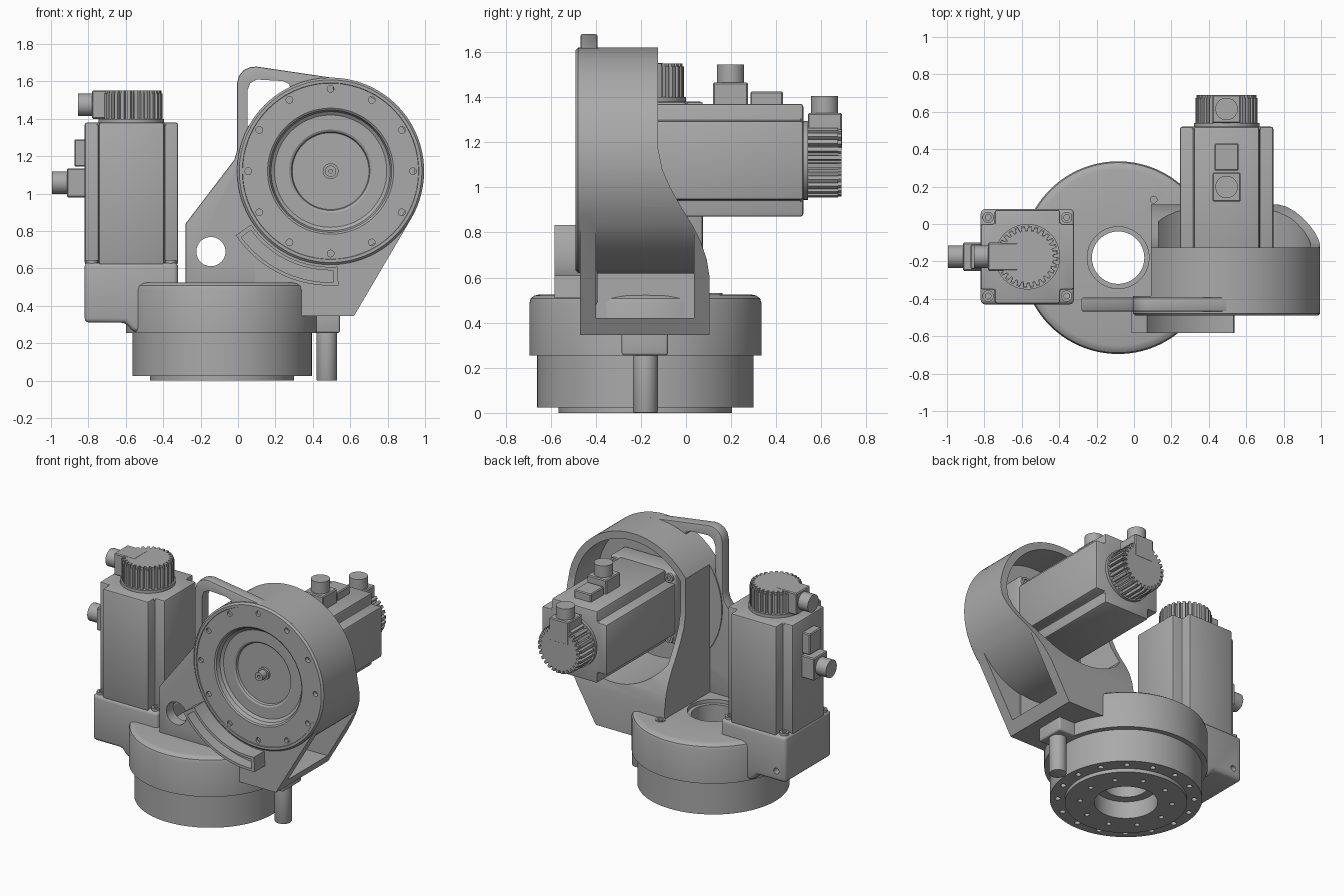
import bpy, bmesh, math
from math import sin, cos, pi, radians
from mathutils import Matrix

if "Cube" in bpy.data.objects:
    bpy.data.objects.remove(bpy.data.objects["Cube"], do_unlink=True)

grey = bpy.data.materials.new("cast grey")
grey.use_nodes = True
grey.diffuse_color = (0.4, 0.4, 0.4, 1)
grey.node_tree.nodes["Principled BSDF"].inputs["Base Color"].default_value = (0.4, 0.4, 0.4, 1)
parts = []


def place(u, v, d, axis):
    return {"x": (d, u, v), "y": (u, d, v), "z": (u, v, d)}[axis]


def finish(bm, name):
    bmesh.ops.remove_doubles(bm, verts=bm.verts, dist=1e-5)
    bmesh.ops.recalc_face_normals(bm, faces=bm.faces)
    me = bpy.data.meshes.new(name)
    bm.to_mesh(me)
    bm.free()
    me.materials.append(grey)
    ob = bpy.data.objects.new(name, me)
    bpy.context.collection.objects.link(ob)
    parts.append(ob)
    return ob


def prism(name, pts, a, b, axis):
    """Extrude a 2D outline from a to b along an axis."""
    bm = bmesh.new()
    lo = [bm.verts.new(place(u, v, a, axis)) for u, v in pts]
    hi = [bm.verts.new(place(u, v, b, axis)) for u, v in pts]
    bm.faces.new(lo)
    bm.faces.new(hi[::-1])
    for i in range(len(pts)):
        j = (i + 1) % len(pts)
        bm.faces.new((lo[i], lo[j], hi[j], hi[i]))
    return finish(bm, name)


def lathe(name, prof, cu, cv, axis, n=96, ring=False):
    """Turn a (radius, depth) profile round an axis; ring closes the profile."""
    bm = bmesh.new()
    rows = [[bm.verts.new(place(cu + r * cos(2 * pi * k / n), cv + r * sin(2 * pi * k / n), d, axis))
             for k in range(n)] for r, d in prof]
    for i in range(len(prof) if ring else len(prof) - 1):
        p, q = rows[i], rows[(i + 1) % len(prof)]
        for k in range(n):
            m = (k + 1) % n
            bm.faces.new((p[k], p[m], q[m], q[k]))
    return finish(bm, name)


def cyl(name, cu, cv, r, a, b, axis, n=32):
    return lathe(name, [(0, a), (r, a), (r, b), (0, b)], cu, cv, axis, n)


def box(name, x0, x1, y0, y1, z0, z1):
    return prism(name, [(x0, y0), (x1, y0), (x1, y1), (x0, y1)], z0, z1, "z")


def arc(cu, cv, r, a0, a1, n):
    return [(cu + r * cos(radians(a0 + (a1 - a0) * i / n)),
             cv + r * sin(radians(a0 + (a1 - a0) * i / n))) for i in range(n + 1)]


def apply_mod(ob, mod):
    bpy.context.view_layer.objects.active = ob
    bpy.ops.object.modifier_apply(modifier=mod.name)


def boolean(ob, cutter, op="DIFFERENCE"):
    mod = ob.modifiers.new("cut", "BOOLEAN")
    mod.operation, mod.object, mod.solver = op, cutter, "EXACT"
    apply_mod(ob, mod)
    parts.remove(cutter)
    bpy.data.objects.remove(cutter, do_unlink=True)


def bevel(ob, width, segments=3):
    mod = ob.modifiers.new("round", "BEVEL")
    mod.width, mod.segments, mod.limit_method = width, segments, "ANGLE"
    mod.angle_limit = radians(40)
    apply_mod(ob, mod)


def bolt_holes(ob, cu, cv, ring_r, count, r, a, b, axis, turn=0):
    for k in range(count):
        t = 2 * pi * k / count + turn
        boolean(ob, cyl("hole", cu + ring_r * cos(t), cv + ring_r * sin(t), r, a, b, axis, 16))


# Turntable base with stepped flange and central bore
BX, BY = -0.085, -0.18
base = lathe("base", [(.14, .5), (.14, .12), (.2, .12), (.2, 0), (.385, 0), (.385, .025), (.48, .025),
                      (.48, .255), (.515, .255), (.515, .485), (.508, .508), (.492, .52), (.47, .525),
                      (.165, .525), (.165, .5)], BX, BY, "z", 128, True)
bolt_holes(base, BX, BY, .43, 16, .018, -.1, .07, "z", .1)
bolt_holes(base, BX, BY, .29, 10, .016, -.1, .05, "z")
boolean(base, cyl("hole", .105, .13, .018, .48, .6, "z", 16))
lathe("base_port_rim", [(.018, .5), (.032, .5), (.032, .532), (.018, .532)], .105, .13, "z", 24, True)

# Mounting block under the upright motor
mount = prism("motor_mount", [(-.82, .31), (-.6, .31), (-.56, .26), (-.32, .26), (-.32, .63), (-.82, .63)],
              -.43, .08, "y")
bevel(mount, .025)
boolean(mount, cyl("hole", -.75, .38, .02, 0, .2, "y", 16))

# Support post and its boss
bevel(cyl("support_post", .475, -.18, .055, 0, .35, "z"), .006, 2)
bevel(box("post_boss", .3, .545, -.285, -.08, .255, .4), .012)

# Arm housing: teardrop outline trimmed by its side profile
CX, CZ = .495, 1.12
arm = prism("arm_housing", arc(CX, CZ, .5, -31, 144.1, 60) + [(.09, .345), (.62, .345)], -.47, .2, "y")
side = prism("side", [(-.6, .2), (.105, .2), (.105, .6), (.092, .68), (.065, .76), (.03, .83), (-.02, .91),
                      (-.07, 1), (-.105, 1.08), (-.125, 1.18), (-.125, 1.8), (-.6, 1.8)], -1, 2, "x")
boolean(arm, side, "INTERSECT")
boolean(arm, prism("cavity", arc(CX, CZ, .45, -144.2, 144.2, 80), -.7, .5, "y"))
boolean(arm, prism("pocket", arc(CX, CZ, .502, -101, -25, 30) + [(1.3, .9), (1.3, .42), (.4, .42)],
                   -.4, .035, "y"))

# Front plate with lifting handle
plate = prism("front_plate", [(-.28, .48), (-.28, .84), (-.02, 1.18), (-.005, 1.23), (-.005, 1.59), (.005, 1.63),
                              (.03, 1.66), (.065, 1.676), (.1, 1.679), (.5, 1.62), (.6, 1.1), (.6, .48)],
              -.468, -.393, "y")
bevel(plate, .008, 2)
boolean(plate, prism("handle_gap", [(.05, 1.36), (.05, 1.55), (.065, 1.59), (.1, 1.61), (.24, 1.602), (.275, 1.585),
                                    (.28, 1.56), (.26, 1.53), (.13, 1.4)], -.8, 0, "y"))
boolean(plate, cyl("hole", -.145, .69, .078, -.8, 0, "y", 48))
boolean(plate, cyl("hole", CX, CZ, .4, -.8, 0, "y", 64))

# Output disc with dished centre and shaft
disc = lathe("output_disc", [(0, -.385), (.5, -.385), (.5, -.478), (.488, -.49), (.472, -.49), (.47, -.485),
                             (.337, -.485), (.327, -.478), (.318, -.45), (.3, -.437), (.222, -.437), (.21, -.43),
                             (.205, -.415), (0, -.415)], CX, CZ, "y", 128)
bolt_holes(disc, CX, CZ, .44, 12, .018, -.6, -.455, "y")
lathe("output_shaft", [(0, -.4), (.042, -.4), (.042, -.43), (.03, -.43), (.03, -.48), (.01, -.48), (.01, -.46),
                       (0, -.46)], CX, CZ, "y", 32)

# Curved stop track, hollowed from the front
def sector(name, r0, r1, a0, a1, y0, y1):
    return prism(name, arc(CX, CZ, r0, a0, a1, 30) + arc(CX, CZ, r1, a1, a0, 30), y0, y1, "y")


track = sector("stop_track", .512, .612, 214, 274, -.583, -.44)
boolean(track, sector("track_gap", .53, .594, 216.5, 271.5, -.7, -.5))


# Servo motor: end face at the local origin, connectors on the local -x side
def motor(prefix, matrix, flange):
    first = len(parts)
    s, c = .25, .175
    outline = [(-s, -c), (-c, -c), (-c, -s), (c, -s), (c, -c), (s, -c),
               (s, c), (c, c), (c, s), (-c, s), (-c, c), (-s, c)]
    bevel(prism(prefix + "_body", outline, -.76, 0, "z"), .012, 2)
    bevel(box(prefix + "_flange", -s, s, -s, s, flange, -.75), .02)
    for sx in (-1, 1):
        for sy in (-1, 1):
            lathe(prefix + "_bolt", [(0, -.76), (.03, -.76), (.03, -.735), (.015, -.735), (.015, -.745),
                                     (0, -.745)], sx * .21, sy * .21, "z", 20)
    # finned encoder cap
    cyl(prefix + "_cap_base", 0, 0, .175, -.01, .02, "z", 64)
    teeth = 28
    gear = [(r * cos(2 * pi * (k + f) / teeth), r * sin(2 * pi * (k + f) / teeth))
            for k in range(teeth) for f, r in ((0, .143), (.3, .143), (.4, .166), (.9, .166))]
    prism(prefix + "_cap_fins", gear, .01, .155, "z")
    prism(prefix + "_cap_top", [(u * .965, v * .965) for u, v in gear], .15, .17, "z")
    # connectors
    bevel(box(prefix + "_cap_socket", -.21, -.05, -.075, .075, .02, .171), .006, 1)
    cyl(prefix + "_cap_plug", .0, .095, .06, -.285, -.2, "x")
    bevel(box(prefix + "_socket", -.345, -.24, -.075, .075, -.4, -.245), .006, 1)
    cyl(prefix + "_plug", 0, -.322, .06, -.425, -.34, "x")
    bevel(box(prefix + "_cover", -.305, -.24, -.065, .065, -.235, -.09), .006, 1)
    for ob in parts[first:]:
        ob.matrix_world = matrix


motor("upright_motor", Matrix.Translation((-.57, -.175, 1.38)), -.8)
turn = Matrix(((0, -1, 0, 0), (0, 0, 1, 0), (-1, 0, 0, 0), (0, 0, 0, 1)))
motor("arm_motor", Matrix.Translation((CX, .52, CZ)) @ turn, -.91)

# Smooth curved faces, keep edges crisp
bpy.ops.object.select_all(action="DESELECT")
for ob in parts:
    ob.select_set(True)
bpy.context.view_layer.objects.active = base
bpy.ops.object.shade_smooth_by_angle(angle=radians(30))
